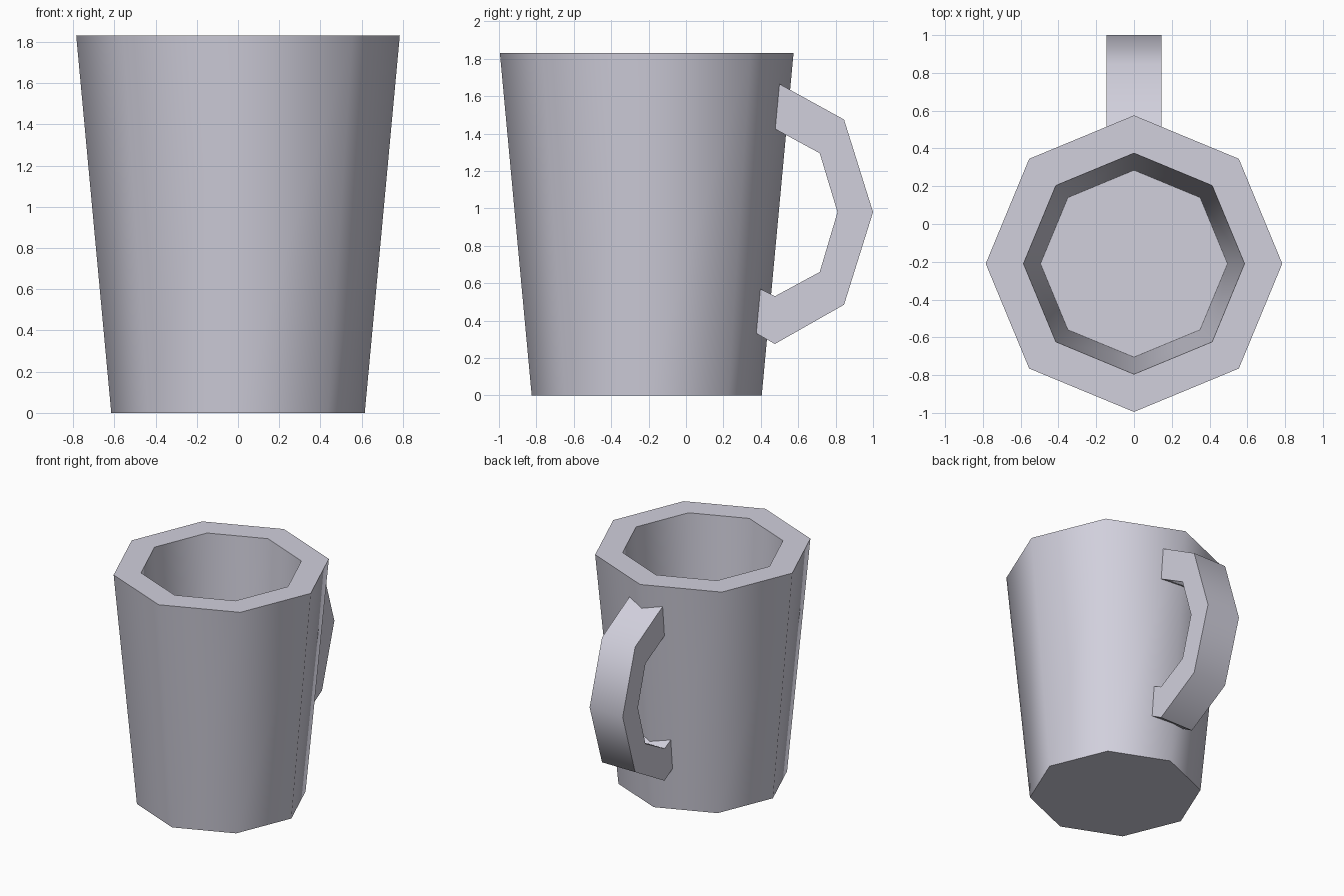
import bpy
import bmesh
import math

SIDES = 8
CENTRE_Y = -0.21

cube = bpy.data.objects.get("Cube")
if cube:
    bpy.data.objects.remove(cube, do_unlink=True)

glaze = bpy.data.materials.new("pale grey glaze")
colour = (0.64, 0.63, 0.72, 1.0)
glaze.use_nodes = True
glaze.diffuse_color = colour
glaze.node_tree.nodes["Principled BSDF"].inputs["Base Color"].default_value = colour


def finish(name, bm):
    """Turn a bmesh into a shaded object with sharp corners kept."""
    bmesh.ops.recalc_face_normals(bm, faces=bm.faces)
    mesh = bpy.data.meshes.new(name)
    bm.to_mesh(mesh)
    bm.free()
    mesh.materials.append(glaze)
    obj = bpy.data.objects.new(name, mesh)
    bpy.context.collection.objects.link(obj)
    bpy.ops.object.select_all(action='DESELECT')
    obj.select_set(True)
    bpy.context.view_layer.objects.active = obj
    bpy.ops.object.shade_smooth_by_angle(angle=math.radians(50))
    return obj


def ring(bm, radius, z):
    angles = [math.tau * i / SIDES for i in range(SIDES)]
    return [bm.verts.new((radius * math.cos(a), CENTRE_Y + radius * math.sin(a), z))
            for a in angles]


# Cup: tapered octagon, thick rim and hollow inside
bm = bmesh.new()
profile = [(0.615, 0), (0.785, 1.83), (0.585, 1.83), (0.495, 0.25)]
rings = [ring(bm, r, z) for r, z in profile]
for low, high in zip(rings, rings[1:]):
    for i in range(SIDES):
        j = (i + 1) % SIDES
        bm.faces.new((low[i], low[j], high[j], high[i]))
bm.faces.new(rings[0])
bm.faces.new(rings[-1])
finish("cup_body", bm)

# Handle: angular strap, side outline (y, z) extruded across x
outer = [(0.50, 1.665), (0.845, 1.475), (1.0, 0.98), (0.845, 0.485),
         (0.475, 0.275), (0.37, 0.335)]
inner = [(0.395, 0.57), (0.475, 0.53), (0.715, 0.66), (0.81, 0.98),
         (0.715, 1.295), (0.475, 1.425)]
half_width = 0.145
bm = bmesh.new()
side = bm.faces.new([bm.verts.new((-half_width, y, z)) for y, z in outer + inner])
extruded = bmesh.ops.extrude_face_region(bm, geom=[side], use_keep_orig=True)
moved = [v for v in extruded["geom"] if isinstance(v, bmesh.types.BMVert)]
bmesh.ops.translate(bm, verts=moved, vec=(2 * half_width, 0, 0))
finish("handle", bm)
